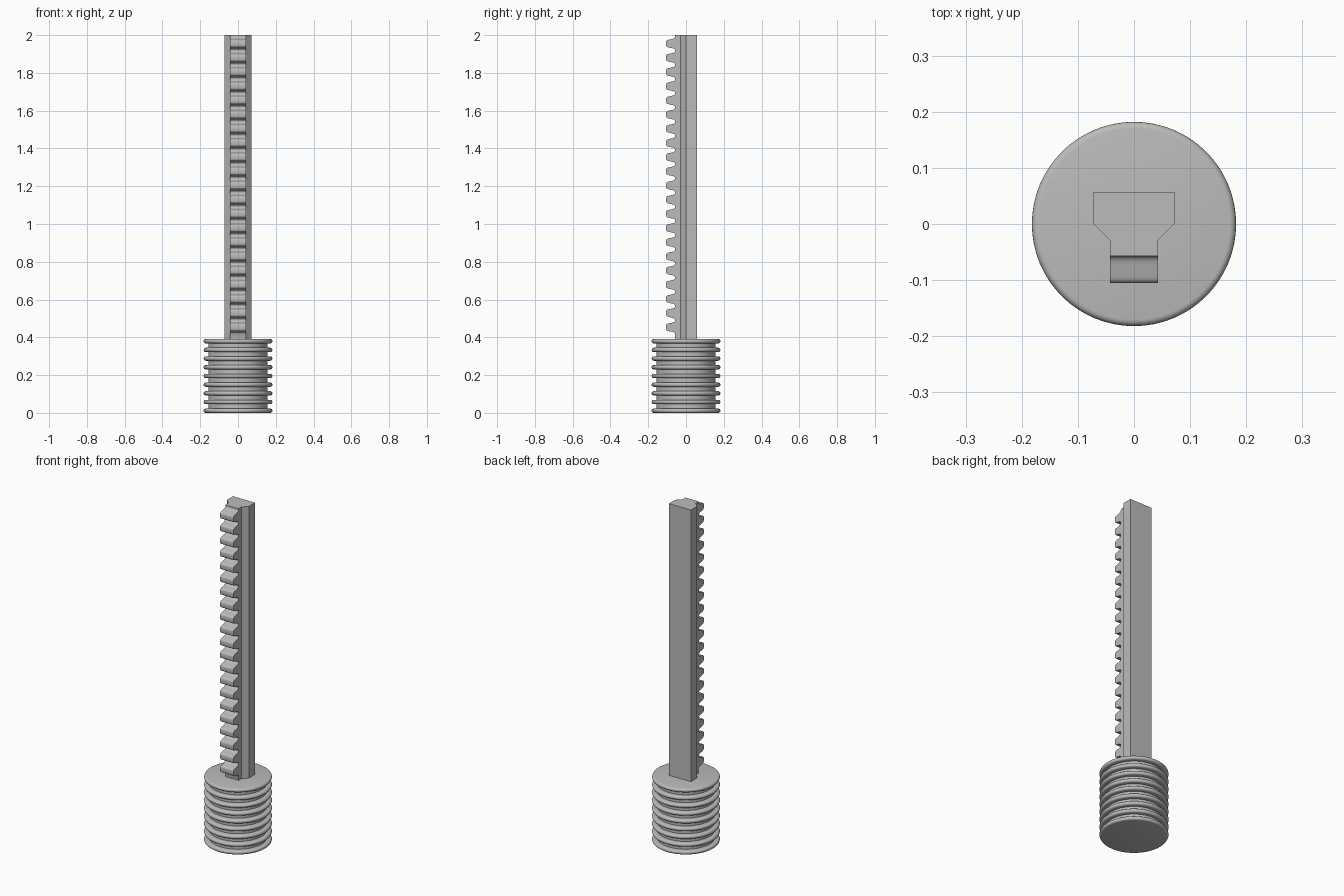
import bpy, bmesh, math

cube = bpy.data.objects.get("Cube")
if cube:
    bpy.data.objects.remove(cube, do_unlink=True)

grey = bpy.data.materials.new("grey plastic")
grey.use_nodes = True
colour = (0.5, 0.5, 0.5, 1)
grey.diffuse_color = colour
grey.node_tree.nodes["Principled BSDF"].inputs["Base Color"].default_value = colour


def finish(name, bm, smooth=True):
    bmesh.ops.recalc_face_normals(bm, faces=bm.faces[:])
    mesh = bpy.data.meshes.new(name)
    bm.to_mesh(mesh)
    bm.free()
    mesh.materials.append(grey)
    obj = bpy.data.objects.new(name, mesh)
    bpy.context.collection.objects.link(obj)
    if smooth:
        bpy.ops.object.select_all(action="DESELECT")
        obj.select_set(True)
        bpy.context.view_layer.objects.active = obj
        bpy.ops.object.shade_smooth_by_angle(angle=math.radians(35))
    return obj


def extrude(name, points, direction, smooth):
    bm = bmesh.new()
    face = bm.faces.new([bm.verts.new(p) for p in points])
    result = bmesh.ops.extrude_face_region(bm, geom=[face], use_keep_orig=True)
    verts = [v for v in result["geom"] if isinstance(v, bmesh.types.BMVert)]
    bmesh.ops.translate(bm, vec=direction, verts=verts)
    return finish(name, bm, smooth)


TOP, GRIP_TOP, SHOULDER, ROOT = 2.0, 0.391, -0.029, -0.057

# Rack back: wide bar tapering towards the toothed strip
half = [(0.072, 0.057), (0.072, 0.0), (0.043, SHOULDER)]
section = half + [(-x, y) for x, y in reversed(half)]
extrude("rack_bar", [(x, y, GRIP_TOP) for x, y in section],
        (0, 0, TOP - GRIP_TOP), False)

# Toothed strip: one side outline with rounded gullets, extruded across
PITCH, TEETH = 0.0751, 21
flank = [(0.0375, ROOT), (0.033, -0.058), (0.029, -0.061), (0.0265, -0.066),
         (0.0245, -0.073), (0.020, -0.094), (0.018, -0.100),
         (0.015, -0.1035), (0.011, -0.105)]
tooth = flank + [(-dz, y) for dz, y in reversed(flank[1:])]
outline = [(SHOULDER, TOP), (ROOT, TOP)]
for i in range(TEETH):
    centre = 1.955 - i * PITCH
    outline += [(y, centre + dz) for dz, y in tooth]
outline += [(ROOT, GRIP_TOP), (SHOULDER, GRIP_TOP)]
extrude("rack_teeth", [(-0.043, y, z) for y, z in outline], (0.086, 0, 0), True)

# Ribbed grip: turned profile of round-edged discs on a core
RIBS, R, CORE, EDGE = 9, 0.182, 0.156, 0.0115
STEP = (GRIP_TOP - 2 * EDGE) / (RIBS - 1)
profile = [(0, 0)]
for i in range(RIBS):
    z = EDGE + i * STEP
    if i:
        profile.append((CORE, z - EDGE))
    for k in range(9):
        a = math.pi * (k / 8 - 0.5)
        profile.append((R - EDGE + EDGE * math.cos(a), z + EDGE * math.sin(a)))
    if i < RIBS - 1:
        profile.append((CORE, z + EDGE))
profile.append((0, GRIP_TOP))

bm = bmesh.new()
verts = [bm.verts.new((r, 0, z)) for r, z in profile]
edges = [bm.edges.new(pair) for pair in zip(verts, verts[1:])]
bmesh.ops.spin(bm, geom=verts + edges, cent=(0, 0, 0), axis=(0, 0, 1),
               angle=math.tau, steps=64, use_merge=True)
bmesh.ops.remove_doubles(bm, verts=bm.verts[:], dist=0.0001)
finish("ribbed_grip", bm)
